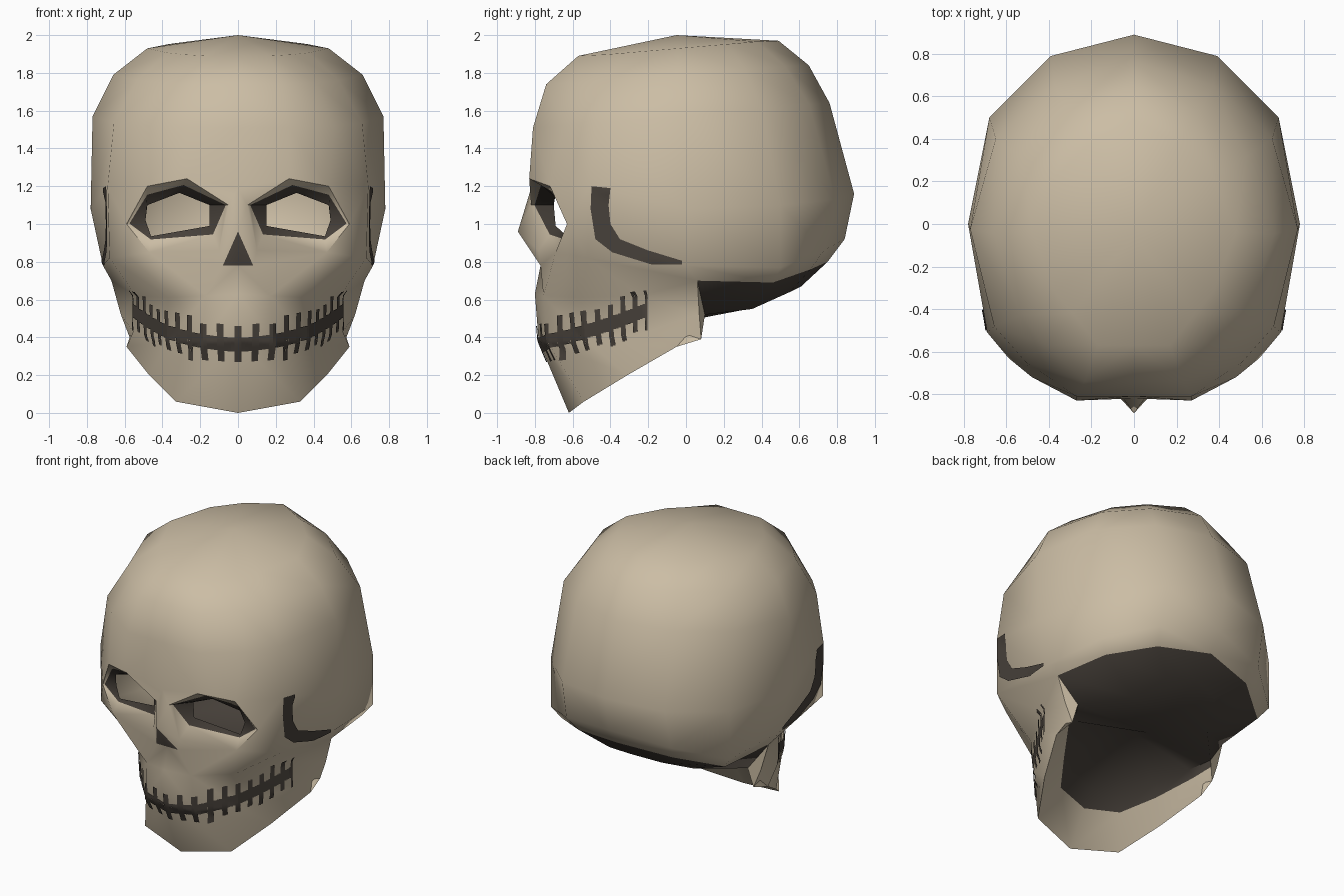
import bpy, bmesh, math, random
from mathutils import Vector as V
from mathutils.bvhtree import BVHTree

if "Cube" in bpy.data.objects:
    bpy.data.objects.remove(bpy.data.objects["Cube"])

random.seed(4)


def material(name, rgb):
    m = bpy.data.materials.new(name)
    m.diffuse_color = (*rgb, 1)
    m.use_nodes = True
    m.node_tree.nodes["Principled BSDF"].inputs["Base Color"].default_value = m.diffuse_color
    return m


MATS = [material("bone", (0.60, 0.51, 0.375)), material("dark_hollow", (0.064, 0.053, 0.043))]
BONE, DARK = 0, 1


def finish(bm, name, angle):
    """Turn a right-half bmesh into a mirrored, smooth-shaded object."""
    me = bpy.data.meshes.new(name)
    bm.to_mesh(me)
    ob = bpy.data.objects.new(name, me)
    bpy.context.collection.objects.link(ob)
    for m in MATS:
        me.materials.append(m)
    mod = ob.modifiers.new("mirror", 'MIRROR')
    mod.use_clip = True
    mod.merge_threshold = 0.0005
    bpy.ops.object.select_all(action='DESELECT')
    ob.select_set(True)
    bpy.context.view_layer.objects.active = ob
    bpy.ops.object.shade_smooth_by_angle(angle=math.radians(angle))
    return ob


bm = bmesh.new()


def face(*pts, mat=BONE):
    f = bm.faces.new([bm.verts.new(p) for p in pts])
    f.material_index = mat


def band(a, b, mat=BONE):
    for i in range(len(a) - 1):
        face(a[i], a[i + 1], b[i + 1], b[i], mat=mat)


# Braincase: half outline scaled to each ring, corners pulled in by "cut"
OUTLINE = [(0, -1), (.35, -1), (.68, -.82), (.88, -.6), (1, 0), (.87, .56), (.5, .89), (0, 1)]


def ring(w, yf, yb, zf, zs, zb, cut):
    out = []
    for i, (u, v) in enumerate(OUTLINE):
        c = cut if i in (2, 3, 5, 6) else 1
        end = zf if v < 0 else zb
        out.append((u * w * c, (yf + yb) / 2 + v * c * (yb - yf) / 2, zs + (end - zs) * abs(v)))
    return out


top = (0, -.05, 2.0)
r1 = ring(.48, -.57, .49, 1.89, 1.93, 1.97, .88)
r2 = ring(.66, -.74, .65, 1.74, 1.79, 1.84, .92)
r3 = ring(.77, -.81, .76, 1.51, 1.57, 1.64, .97)
brow = [(0, -.82, 1.19), (.27, -.83, 1.24), (.48, -.72, 1.2), (.69, -.51, 1.2),
        (.78, 0, 1.08), (.68, .5, 1.1), (.39, .79, 1.13), (0, .89, 1.16)]
for i in range(7):
    face(top, r1[i], r1[i + 1])
band(r1, r2)
band(r2, r3)
band(r3, brow)

# Back of the head and dark underside
cheek3, cheek4 = (.68, -.52, .82), (.715, 0, .78)
low = [cheek4, (.68, .5, .77), (.4, .73, .86), (0, .84, .92)]
mouth = [(0, -.80, .63), (.17, -.755, .62), (.37, -.56, .61), (.54, -.24, .62), (.67, .06, .7)]
rim = [mouth[4], (.62, .46, .69), (.36, .66, .76), (0, .75, .8)]
inner = [(0, -.42, .34), (.2, -.37, .36), (.33, -.2, .4), (.47, -.02, .48), (.54, .1, .52)]
base = [inner[4], (.3, .35, .55), (.2, .55, .64), (0, .61, .67)]
q, s, p = (0, .12, .51), (0, .33, .55), (0, -.02, .58)
band(brow[4:], low)
band(low, rim)
band(rim, base, DARK)
face(base[0], base[1], s, q, mat=DARK)
face(base[1], base[2], base[3], s, mat=DARK)

# Eye socket: outer edge, colour line and opening
edge = [brow[1], brow[2], (.59, -.63, 1.0), (.47, -.69, .85), (.1, -.78, .86), (.05, -.82, 1.1)]
hole = [(.31, -.69, 1.165), (.48, -.64, 1.1), (.49, -.625, 1.02), (.46, -.63, .935),
        (.15, -.69, .99), (.15, -.70, 1.1)]
mix = [.45, .45, .15, .8, .65, .15]
mid = [tuple(V(a).lerp(V(b), t)) for a, b, t in zip(edge, hole, mix)]
band(edge + edge[:1], mid + mid[:1])
band(mid + mid[:1], hole + hole[:1], DARK)

# Nose and cheek
tip, n0, n1 = (0, -.89, .96), (0, -.77, .78), (.08, -.77, .78)
face(brow[0], brow[1], edge[5])
face(brow[0], edge[5], tip)
face(edge[5], edge[4], tip)
face(edge[4], n1, tip)
face(tip, n1, n0, mat=DARK)
face(brow[2], brow[3], edge[2])
face(edge[2], brow[3], cheek3)
face(brow[3], brow[4], cheek4, cheek3)
face(n0, n1, mouth[1], mouth[0])
face(n1, edge[4], edge[3], mouth[1])
face(edge[3], mouth[2], mouth[1])
face(edge[3], edge[2], cheek3)
face(edge[3], cheek3, mouth[2])
face(cheek3, mouth[3], mouth[2])
face(cheek3, cheek4, mouth[4], mouth[3])

# Jaw, its inside wall and dark roof
lip = [(0, -.78, .38), (.19, -.73, .37), (.37, -.53, .38), (.555, -.2, .43), (.62, .07, .52)]
jaw = [(0, -.62, 0), (.33, -.54, .06), (.47, -.31, .2), (.59, -.05, .35), (.57, .08, .39)]
band(mouth, lip)
band(lip, jaw)
deep = [tuple(V(a).lerp(V(b), .68)) for a, b in zip(jaw, inner)]
band(jaw, deep)
band(deep, inner, DARK)
face(mouth[4], lip[4], jaw[4], deep[4], inner[4])
for i in range(3):
    face(inner[i], inner[i + 1], p, mat=DARK)
face(inner[3], inner[4], q, p, mat=DARK)

bmesh.ops.remove_doubles(bm, verts=bm.verts, dist=0.0005)
bmesh.ops.recalc_face_normals(bm, faces=bm.faces)
tree = BVHTree.FromBMesh(bm)
finish(bm, "skull", 48)


# Painted details: thin patches cast onto the bone
def from_side(a, z):
    return V((2, a, z)), V((-1, 0, 0))


def from_around(a, z):
    d = V((math.sin(a), -math.cos(a), 0))
    return V((0, 0, z)) + d * 2, -d


def patch(pb, corners, cast, nu, nv):
    a, b, c, d = [V(k) for k in corners]
    grid = []
    for i in range(nu + 1):
        row = []
        for j in range(nv + 1):
            k = a.lerp(b, i / nu).lerp(d.lerp(c, i / nu), j / nv)
            o, ray = cast(k.x, k.y)
            hit = tree.ray_cast(o, ray)[0]
            row.append(pb.verts.new(hit - ray * .007) if hit else None)
        grid.append(row)
    for i in range(nu):
        for j in range(nv):
            vs = [grid[i][j], grid[i + 1][j], grid[i + 1][j + 1], grid[i][j + 1]]
            if all(vs):
                pb.faces.new(vs).material_index = DARK


# Teeth gaps: a rising band with upright ticks of uneven length
pb = bmesh.new()
step, count = math.radians(1.4), 50
for k in range(count):
    a0, a1 = k * step, (k + 1) * step
    t = k / count
    z = .36 + .19 * t ** 1.4
    if k % 5 == 4 or k == 0:
        up, down = random.uniform(.055, .09), random.uniform(.05, .085)
    tick = k % 5 in (4, 0)
    lo, hi = z - .037 - down * tick, z + .037 + up * tick
    patch(pb, [(a0, lo), (a1, lo), (a1, hi), (a0, hi)], from_around, 1, 8)
bmesh.ops.recalc_face_normals(pb, faces=pb.faces)
finish(pb, "teeth_gaps", 60)

# Temple hollow: a bent strip on the side
pb = bmesh.new()
outer = [(-.50, 1.2), (-.505, 1.08), (-.48, .92), (-.39, .85), (-.18, .785), (-.02, .785)]
inner_side = [(-.40, 1.19), (-.41, 1.1), (-.40, 1.0), (-.35, .92), (-.2, .86), (-.02, .805)]
for i in range(5):
    patch(pb, [outer[i], outer[i + 1], inner_side[i + 1], inner_side[i]], from_side, 5, 3)
bmesh.ops.recalc_face_normals(pb, faces=pb.faces)
finish(pb, "temple_hollow", 60)
